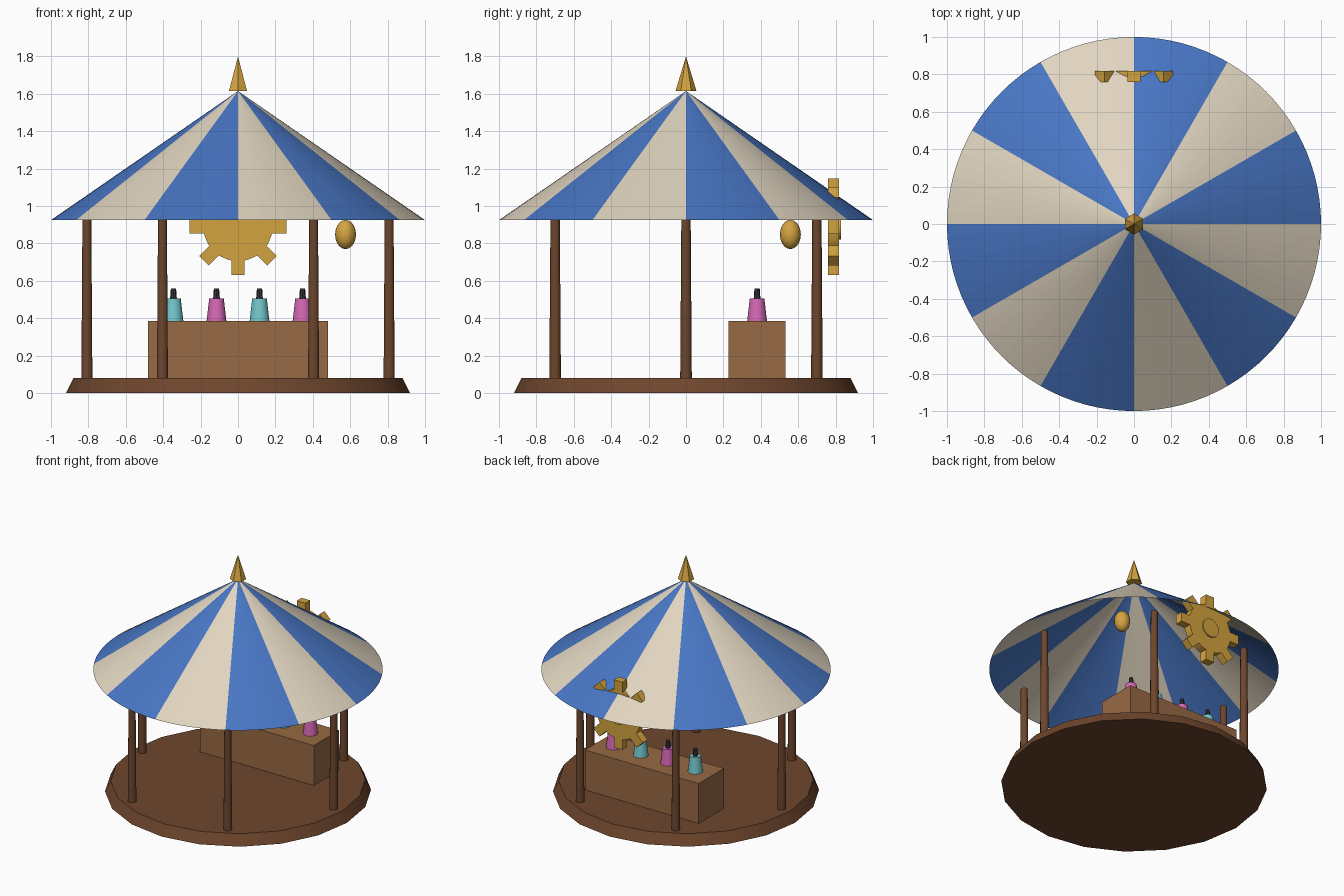
import bpy, bmesh
from math import radians, cos, sin, pi
from mathutils import Matrix, Vector

if "Cube" in bpy.data.objects:
    bpy.data.objects.remove(bpy.data.objects["Cube"], do_unlink=True)


def material(name, rgb):
    mat = bpy.data.materials.new(name)
    mat.use_nodes = True
    color = (*rgb, 1)
    mat.diffuse_color = color
    mat.node_tree.nodes["Principled BSDF"].inputs["Base Color"].default_value = color
    return mat


blue = material("canopy blue", (0.065, 0.181, 0.552))
cream = material("canopy cream", (0.75, 0.665, 0.527))
gold = material("gold", (0.658, 0.371, 0.051))
dark_wood = material("dark wood", (0.156, 0.061, 0.026))
light_wood = material("light wood", (0.314, 0.144, 0.058))
pink = material("pink", (0.658, 0.138, 0.456))
teal = material("teal", (0.174, 0.578, 0.61))
charcoal = material("charcoal", (0.034, 0.037, 0.045))


def finish(name, mat, smooth=False):
    obj = bpy.context.object
    obj.name = name
    obj.data.materials.append(mat)
    if smooth:
        bpy.ops.object.shade_smooth_by_angle(angle=radians(40))
    return obj


def taper(name, mat, x, y, z0, z1, r0, r1, sides, smooth=True):
    """Upright tapered cylinder between two heights."""
    bpy.ops.mesh.primitive_cone_add(vertices=sides, radius1=r0, radius2=r1, depth=z1 - z0,
                                    location=(x, y, (z0 + z1) / 2))
    return finish(name, mat, smooth)


# Platform and ring of posts
taper("platform", dark_wood, 0, 0, 0, 0.08, 0.92, 0.88, 20)
for i in range(6):
    a = i * pi / 3
    taper(f"post_{i + 1}", dark_wood, 0.808 * cos(a), 0.808 * sin(a), 0.08, 0.925, 0.031, 0.025, 10)

# Striped canopy, open underneath
bpy.ops.mesh.primitive_cone_add(vertices=96, radius1=1, radius2=0, depth=0.69,
                                end_fill_type='NOTHING', location=(0, 0, 1.27))
canopy = finish("canopy", blue)
canopy.data.materials.append(cream)
for face in canopy.data.polygons:
    turn = Vector((1, 0)).angle_signed(face.center.xy)
    face.material_index = int((-turn % (2 * pi)) / (pi / 6)) % 2

# Finial
taper("finial", gold, 0, 0, 1.615, 1.8, 0.056, 0, 6, smooth=False)

# Counter with bottles
bpy.ops.mesh.primitive_cube_add(size=1, location=(0, 0.38, 0.232))
bpy.context.object.scale = (0.96, 0.305, 0.305)
finish("counter", light_wood)
for i in range(4):
    x = -0.345 + 0.23 * i
    taper(f"bottle_{i + 1}", (teal, pink)[i % 2], x, 0.38, 0.385, 0.505, 0.053, 0.039, 12)
    taper(f"bottle_cap_{i + 1}", charcoal, x, 0.38, 0.505, 0.56, 0.018, 0.014, 8)

# Hanging lantern
bpy.ops.mesh.primitive_uv_sphere_add(segments=16, ring_count=10, radius=1, location=(0.575, 0.558, 0.848))
bpy.context.object.scale = (0.056, 0.056, 0.078)
finish("lantern", gold, True)

# Gear sign at the back: disc, hub and eight teeth
gear_y, gear_z = 0.789, 0.89
for name, radius, depth, y in (("gear_disc", 0.185, 0.058, gear_y), ("gear_hub", 0.07, 0.04, 0.809)):
    bpy.ops.mesh.primitive_cylinder_add(vertices=24, radius=radius, depth=depth,
                                        location=(0, y, gear_z), rotation=(pi / 2, 0, 0))
    finish(name, gold, True)
bm = bmesh.new()
for i in range(8):
    place = (Matrix.Rotation(i * pi / 4, 4, 'Y') @ Matrix.Translation((0.208, 0, 0))
             @ Matrix.Diagonal((0.1, 0.058, 0.072, 1)))
    bmesh.ops.create_cube(bm, size=1, matrix=place)
mesh = bpy.data.meshes.new("gear_teeth")
bm.to_mesh(mesh)
bm.free()
teeth = bpy.data.objects.new("gear_teeth", mesh)
teeth.location = (0, gear_y, gear_z)
mesh.materials.append(gold)
bpy.context.collection.objects.link(teeth)
